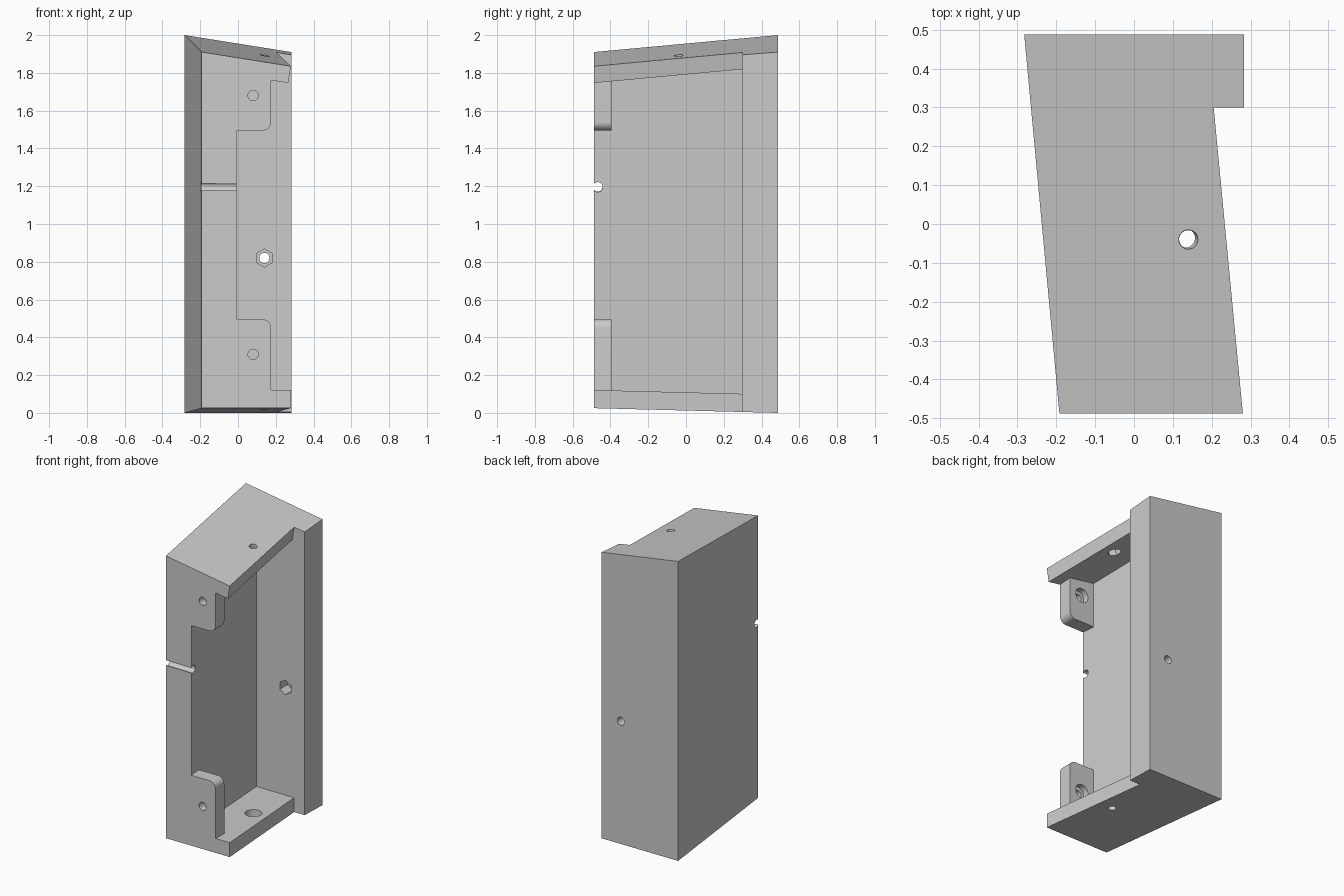
import bpy, bmesh, math
from mathutils import Vector

if "Cube" in bpy.data.objects:
    bpy.data.objects.remove(bpy.data.objects["Cube"])


def top(x, y):
    return 2 - 0.159 * (x + 0.2825) + 0.0772 * (y - 0.487)


def base(x, y):
    return 0.0257 * (0.487 - y)


def right_edge(y):
    return 0.205 + (0.3 - y) * 0.0953


def wall_face(y):
    return -0.074 + (0.3 - y) * 0.0885


def add_object(name, bm):
    bmesh.ops.recalc_face_normals(bm, faces=bm.faces)
    mesh = bpy.data.meshes.new(name)
    bm.to_mesh(mesh)
    bm.free()
    obj = bpy.data.objects.new(name, mesh)
    bpy.context.collection.objects.link(obj)
    return obj


def prism(name, pts, low, high, low_dx=0, high_dx=0):
    """Plan outline closed by two freely sloping end faces."""
    bm = bmesh.new()
    a = [bm.verts.new((x + low_dx, y, low(x, y))) for x, y in pts]
    b = [bm.verts.new((x + high_dx, y, high(x, y))) for x, y in pts]
    bm.faces.new(a)
    bm.faces.new(b)
    for i in range(len(pts)):
        j = (i + 1) % len(pts)
        bm.faces.new((a[i], a[j], b[j], b[i]))
    return add_object(name, bm)


def rod(name, centre, direction, radius, length, sides=32):
    bm = bmesh.new()
    bmesh.ops.create_cone(bm, cap_ends=True, segments=sides, radius1=radius,
                          radius2=radius, depth=length)
    obj = add_object(name, bm)
    obj.matrix_world = Vector(direction).to_track_quat('Z', 'Y').to_matrix().to_4x4()
    obj.location = centre
    return obj


def cut(target, cutter):
    """Subtract the cutter, bake the result and discard the cutter."""
    mod = target.modifiers.new("cut", 'BOOLEAN')
    mod.operation = 'DIFFERENCE'
    mod.solver = 'EXACT'
    mod.object = cutter
    cutter.hide_render = True
    bpy.context.view_layer.update()
    graph = bpy.context.evaluated_depsgraph_get()
    mesh = bpy.data.meshes.new_from_object(target.evaluated_get(graph))
    target.modifiers.clear()
    target.data = mesh
    bpy.data.objects.remove(cutter)


# Solid outer housing with a stepped rear block
housing = prism("housing", [(-0.192, -0.487), (right_edge(-0.487), -0.487),
                            (right_edge(0.3), 0.3), (0.2825, 0.3),
                            (0.2825, 0.487), (-0.2825, 0.487)], base, top)

# Cavity open to the front and right, with room left for the two tabs
cavity = prism("cavity", [(wall_face(-0.6), -0.6), (0.6, -0.6), (0.6, 0.3),
                          (wall_face(0.3), 0.3)],
               lambda x, y: base(x, y) + 0.096, lambda x, y: top(x, y) - 0.091)


def tab_blank(name, z_edge, z_far):
    """Block with one rounded corner, extruded along y."""
    r, x_end = 0.045, 0.175
    s = 1 if z_far > z_edge else -1
    prof = [(-0.5, z_far), (-0.5, z_edge)]
    for i in range(9):
        t = math.radians(90 * i / 8)
        prof.append((x_end - r + r * math.sin(t), z_edge + s * r * (1 - math.cos(t))))
    prof.append((x_end, z_far))
    bm = bmesh.new()
    face = bm.faces.new([bm.verts.new((x, -0.9, z)) for x, z in prof])
    ext = bmesh.ops.extrude_face_region(bm, geom=[face])
    bmesh.ops.translate(bm, vec=(0, 0.505, 0),
                        verts=[v for v in ext["geom"] if isinstance(v, bmesh.types.BMVert)])
    return add_object(name, bm)


cut(cavity, tab_blank("lower_tab", 0.495, -0.5))
cut(cavity, tab_blank("upper_tab", 1.495, 2.5))
cut(housing, cavity)

# Lid end leans square to the sloping top
cut(housing, prism("lid_end", [(right_edge(-0.6), -0.6), (0.7, -0.6), (0.7, 0.3),
                               (right_edge(0.3), 0.3)],
                   lambda x, y: top(right_edge(y), y) - 0.2,
                   lambda x, y: top(right_edge(y), y) + 0.1, -0.032, 0.016))

# Tab screw holes, counterbored from inside
for z in (0.31, 1.68):
    cut(housing, rod("tab_hole", (0.08, -0.45, z), (0, 1, 0), 0.027, 0.3))
    cut(housing, rod("tab_recess", (0.08, -0.39, z), (0, 1, 0), 0.048, 0.09))

# Rear hole with hexagonal nut pocket
cut(housing, rod("rear_hole", (0.14, 0.4, 0.82), (0, 1, 0), 0.027, 0.4))
cut(housing, rod("rear_nut", (0.14, 0.3, 0.82), (0, 1, 0), 0.048, 0.16, 6))

# Lid hole, square to the top, with nut pocket below
n = Vector((0.159, -0.0772, 1)).normalized()
p = Vector((0.14, -0.04, top(0.14, -0.04)))
cut(housing, rod("lid_hole", p, n, 0.025, 0.4))
cut(housing, rod("lid_nut", p - n * 0.1, n, 0.043, 0.1, 6))

# Floor hole with wide recess inside
n = Vector((0, 0.0257, 1)).normalized()
p = Vector((0.14, -0.04, base(0.14, -0.04)))
cut(housing, rod("floor_hole", p, n, 0.024, 0.4))
cut(housing, rod("floor_recess", p + n * 0.1, n, 0.052, 0.1))

# Round groove across the front of the thick wall
cut(housing, rod("groove", (-0.15, -0.467, 1.197), (1, 0, -0.01), 0.026, 0.5))

bpy.ops.object.select_all(action='DESELECT')
housing.select_set(True)
bpy.context.view_layer.objects.active = housing
bpy.ops.object.shade_smooth_by_angle(angle=math.radians(30))
